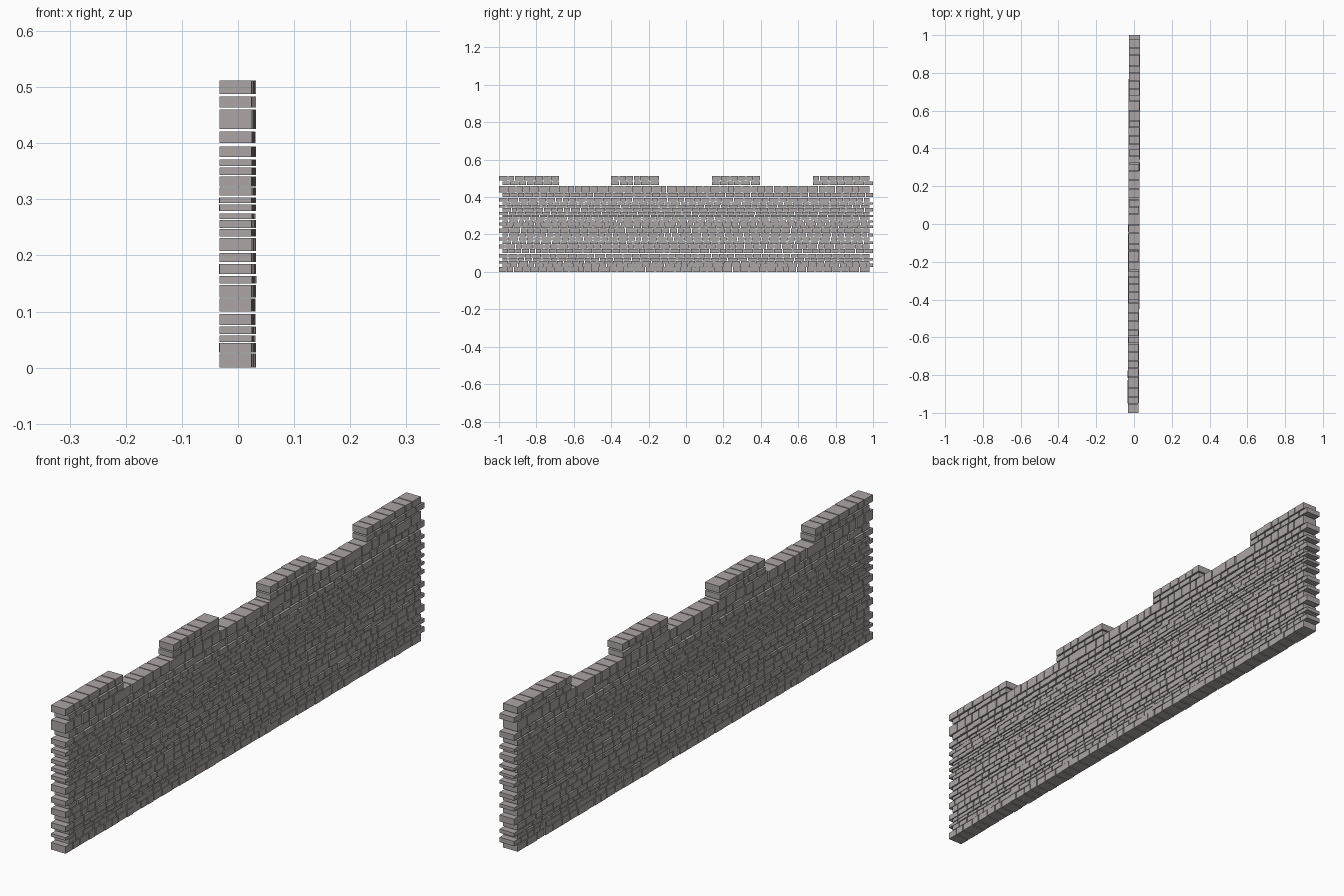
import bpy, bmesh, random
from mathutils import Matrix, Vector

if "Cube" in bpy.data.objects:
    bpy.data.objects.remove(bpy.data.objects["Cube"])

random.seed(7)
GAP = 0.0035      # open joint between bricks
DEPTH = 0.057     # wall thickness

# bottom and top of every course, from the ground up
COURSES = [(0, .025), (.027, .044), (.046, .057), (.060, .073), (.076, .096),
           (.100, .123), (.125, .147), (.150, .163), (.167, .185), (.188, .204),
           (.208, .231), (.234, .247), (.249, .263), (.265, .275), (.279, .291),
           (.293, .303), (.307, .321), (.323, .341), (.343, .357), (.359, .371),
           (.375, .394), (.400, .421), (.425, .460), (.464, .483), (.488, .512)]
MERLONS = [(-1, -.68), (-.40, -.145), (.14, .395), (.68, 1)]

stone = bpy.data.materials.new("stone")
stone.diffuse_color = (0.42, 0.375, 0.38, 1)
stone.use_nodes = True
stone.node_tree.nodes["Principled BSDF"].inputs["Base Color"].default_value = stone.diffuse_color


def add_brick(bm, y0, y1, z0, z1):
    # the wall drifts slightly in x along its length
    yc = (y0 + y1) / 2
    x = 0.0035 * yc - 0.001
    if abs(yc) < 0.93:
        x += random.uniform(-0.001, 0.002)
    m = Matrix.Translation(Vector((x, yc, (z0 + z1) / 2))) @ Matrix.Diagonal(
        (DEPTH, y1 - y0, z1 - z0, 1))
    bmesh.ops.create_cube(bm, size=1, matrix=m)


def lay_run(bm, y0, y1, z0, z1):
    # fill a run with bricks of random length that end exactly at y1
    n = max(1, round((y1 - y0) / 0.045))
    lengths = [random.uniform(0.7, 1.35) for _ in range(n)]
    scale = (y1 - y0 + GAP) / sum(lengths)
    y = y0
    for length in lengths:
        step = length * scale
        add_brick(bm, y, y + step - GAP, z0, z1)
        y += step


def make_course(name, runs, z0, z1):
    bm = bmesh.new()
    for y0, y1 in runs:
        lay_run(bm, y0, y1, z0, z1)
    mesh = bpy.data.meshes.new(name)
    bm.to_mesh(mesh)
    bm.free()
    mesh.materials.append(stone)
    bpy.context.collection.objects.link(bpy.data.objects.new(name, mesh))


# courses alternate which end is toothed; the last two form the merlons
for i, (z0, z1) in enumerate(COURSES):
    lo, hi = (-1, .98) if i % 2 == 0 else (-.98, 1)
    if i < len(COURSES) - 2:
        make_course(f"brick_course_{i + 1}", [(lo, hi)], z0, z1)
    else:
        runs = [(max(a, lo), min(b, hi)) for a, b in MERLONS]
        make_course(f"merlon_course_{i + 1}", runs, z0, z1)
